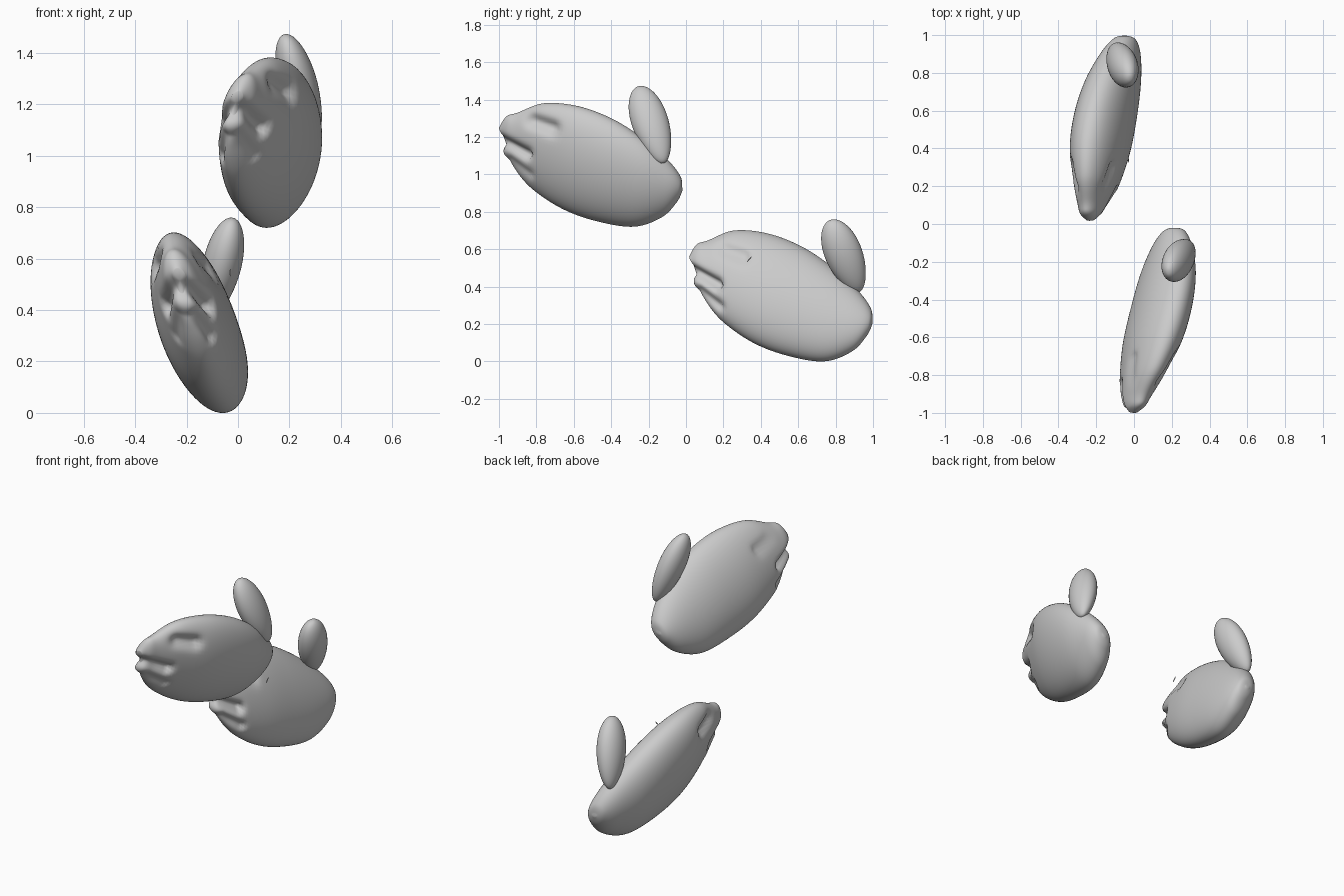
import bpy, bmesh, math
from mathutils import Vector

cube = bpy.data.objects.get("Cube")
if cube:
    bpy.data.objects.remove(cube, do_unlink=True)

grey = bpy.data.materials.new("plain_grey")
grey.use_nodes = True
grey.diffuse_color = (0.6, 0.6, 0.6, 1)
grey.node_tree.nodes["Principled BSDF"].inputs["Base Color"].default_value = grey.diffuse_color

# Mitten sections from fingertips to wrist: top y, top z, bottom y, bottom z, half width
SECTIONS = [
    (-1.0, 1.25, -.985, 1.16, .03),
    (-.96, 1.31, -.97, 1.1, .06),
    (-.9, 1.33, -.92, 1.03, .085),
    (-.76, 1.38, -.82, .92, .125),
    (-.58, 1.365, -.66, .815, .16),
    (-.4, 1.3, -.48, .75, .165),
    (-.24, 1.2, -.28, .72, .147),
    (-.1, 1.08, -.13, .77, .105),
    (-.03, .99, -.05, .85, .06),
    (-.02, .93, -.02, .91, .013),
]
# Sideways centre of each section, per hand
UPPER_BEND = [-.01, 0, .01, .05, .1, .145, .18, .2, .21, .21]
LOWER_BEND = [-.225, -.225, -.215, -.2, -.18, -.15, -.11, -.07, -.05, -.05]

# Creases between the fingers: start, end (y, z), radius, depth
CREASES = [
    ((-1.0, 1.185), (-.86, 1.11), .028, .42),
    ((-.82, 1.285), (-.72, 1.25), .035, .25),
    ((-.95, 1.08), (-.84, 1.0), .022, .2),
]


def spline(rows, t):
    """Catmull-Rom interpolation through a list of vectors."""
    i = min(int(t), len(rows) - 2)
    f = t - i
    p0, p1 = rows[max(i - 1, 0)], rows[i]
    p2, p3 = rows[i + 1], rows[min(i + 2, len(rows) - 1)]
    return [b + f * ((c - a) + f * ((2 * a - 5 * b + 4 * c - d) + f * (3 * b - a - 3 * c + d))) / 2
            for a, b, c, d in zip(p0, p1, p2, p3)]


def crease(point, centre_x):
    """Press the finger creases into a surface point."""
    flat = Vector((point.y, point.z))
    for start, end, radius, depth in CREASES:
        a, b = Vector(start), Vector(end)
        along = max(0, min(1, (flat - a).dot(b - a) / (b - a).length_squared))
        gap = (flat - a.lerp(b, along)).length
        pull = depth * math.exp(-(gap / radius) ** 2)
        point = point.lerp(Vector((centre_x, point.y + .08, point.z)), pull)
    return point


def finish(name, bm):
    bmesh.ops.recalc_face_normals(bm, faces=bm.faces)
    mesh = bpy.data.meshes.new(name)
    bm.to_mesh(mesh)
    bm.free()
    mesh.materials.append(grey)
    mesh.shade_smooth()
    obj = bpy.data.objects.new(name, mesh)
    bpy.context.collection.objects.link(obj)
    return obj


def skin(name, rings):
    """Join rings of points into one closed smooth surface."""
    bm = bmesh.new()
    loops = [[bm.verts.new(p) for p in ring] for ring in rings]
    for low, high in zip(loops, loops[1:]):
        for k in range(len(low)):
            bm.faces.new((low[k - 1], low[k], high[k], high[k - 1]))
    for loop in (loops[0], loops[-1]):
        mid = bm.verts.new(sum((v.co for v in loop), Vector()) / len(loop))
        for k in range(len(loop)):
            bm.faces.new((loop[k - 1], loop[k], mid))
    return finish(name, bm)


def mitten(name, bend, lean, place):
    rows = [section + (x,) for section, x in zip(SECTIONS, bend)]
    rings, steps, sides = [], 90, 72
    for s in range(steps + 1):
        ty, tz, by, bz, half, x = spline(rows, s / steps * (len(rows) - 1))
        centre = Vector((x, (ty + by) / 2, (tz + bz) / 2))
        up = Vector((0, (ty - by) / 2, (tz - bz) / 2))
        up.x = lean * up.z
        width = math.sqrt(max(half * half - up.x * up.x, .0001))
        ring = []
        for k in range(sides):
            a = math.tau * k / sides
            point = centre + up * math.cos(a) + Vector((width * math.sin(a), 0, 0))
            ring.append(place(crease(point, x)))
        rings.append(ring)
    return skin(name, rings)


def thumb(name, tip, root, wide, thin):
    """Egg-shaped thumb, rounder at the tip and narrow at the root."""
    tip, root = Vector(tip), Vector(root)
    axis = (root - tip).normalized()
    side = Vector((0, 1, 0)) - axis * axis.y
    side.normalize()
    flat = axis.cross(side)
    rings, steps, sides = [], 28, 40
    for s in range(1, steps):
        a = math.pi * s / steps
        t = (1 - math.cos(a)) / 2
        size = math.sin(a) * (1.06 - .25 * t * t)
        ring = []
        for k in range(sides):
            b = math.tau * k / sides
            ring.append(tip.lerp(root, t) + size * (side * wide * math.cos(b) + flat * thin * math.sin(b)))
        rings.append(ring)
    return skin(name, rings)


# Upper hand
mitten("upper_mitten", UPPER_BEND, .27, lambda p: p)
thumb("upper_thumb", (.18, -.255, 1.47), (.3, -.12, 1.06), .098, .072)

# Lower hand, slightly taller and leaning the other way
mitten("lower_mitten", LOWER_BEND, -.22,
       lambda p: Vector((p.x, p.y + 1.017, (p.z - .72) * 1.06)))
thumb("lower_thumb", (-.02, .77, .755), (-.11, .925, .37), .1, .075)

# Small loose sliver beside the lower hand
thumb("loose_sliver", (-.03, .35, .56), (-.03, .325, .53), .003, .003)
